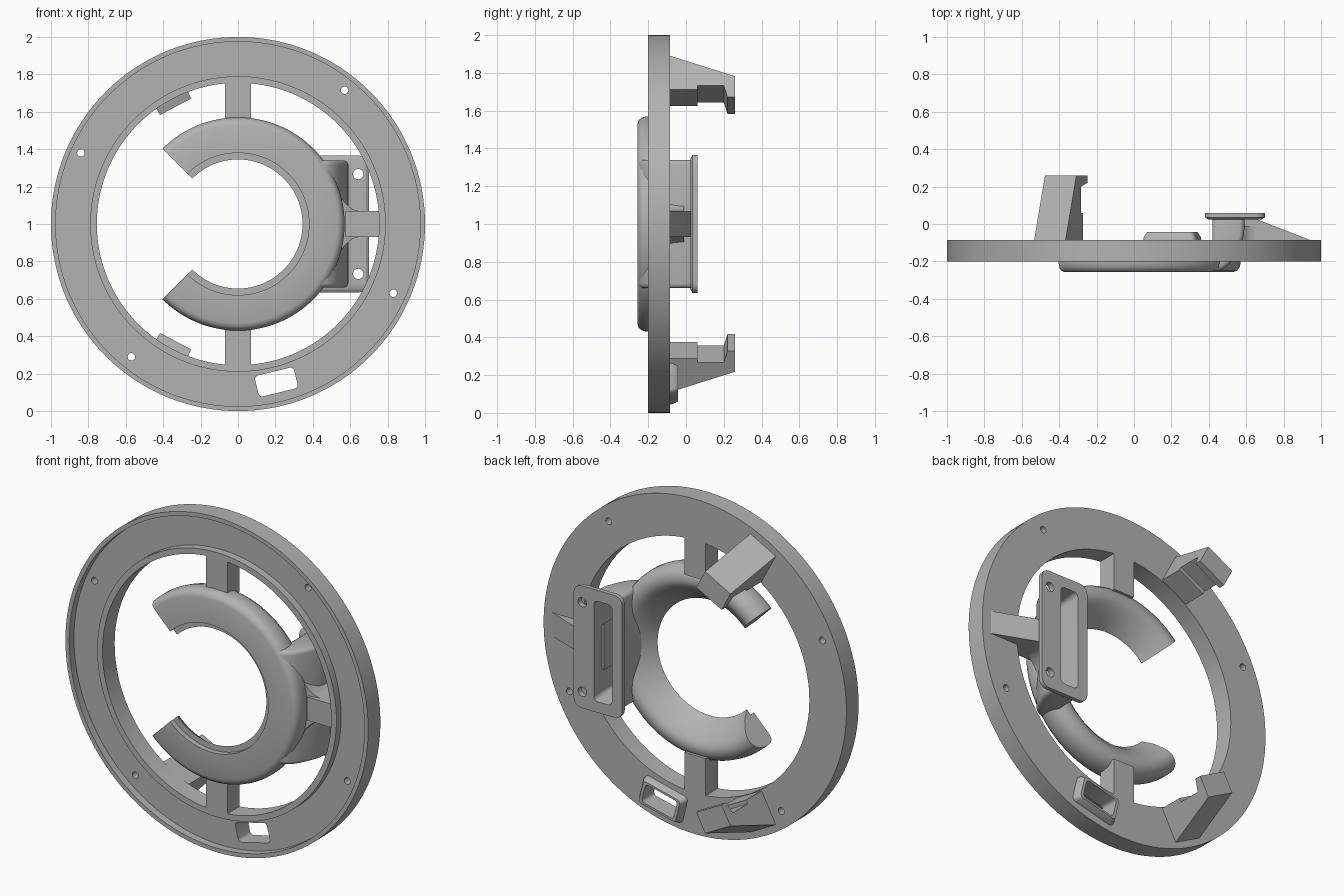
import bpy, bmesh
from math import sin, cos, radians, pi
from mathutils import Vector

cube = bpy.data.objects.get("Cube")
if cube:
    bpy.data.objects.remove(cube)

GREY = (0.45, 0.45, 0.45, 1)
mat = bpy.data.materials.new("plain grey")
mat.use_nodes = True
mat.diffuse_color = GREY
mat.node_tree.nodes["Principled BSDF"].inputs["Base Color"].default_value = GREY


def finish(name, bm):
    bmesh.ops.recalc_face_normals(bm, faces=bm.faces)
    mesh = bpy.data.meshes.new(name)
    bm.to_mesh(mesh)
    bm.free()
    mesh.materials.append(mat)
    ob = bpy.data.objects.new(name, mesh)
    bpy.context.collection.objects.link(ob)
    return ob


def activate(ob):
    bpy.ops.object.select_all(action="DESELECT")
    ob.select_set(True)
    bpy.context.view_layer.objects.active = ob


def loft(name, loops, closed=False):
    """Skin a row of equal loops; cap the ends unless closed."""
    bm = bmesh.new()
    rows = [[bm.verts.new(p) for p in loop] for loop in loops]
    n = len(rows[0])
    for i in range(len(rows) if closed else len(rows) - 1):
        a, b = rows[i], rows[(i + 1) % len(rows)]
        for j in range(n):
            k = (j + 1) % n
            bm.faces.new((a[j], a[k], b[k], b[j]))
    if not closed:
        bm.faces.new(rows[0])
        bm.faces.new(rows[-1])
    return finish(name, bm)


def revolve(name, profile, start, end, steps):
    """Turn a (radius, y) profile about the y axis through the ring centre."""
    closed = end - start >= 360
    count = steps if closed else steps + 1
    angles = [radians(start + (end - start) * i / steps) for i in range(count)]
    loops = [[(r * cos(a), y, 1 + r * sin(a)) for r, y in profile] for a in angles]
    return loft(name, loops, closed)


def radial_prism(name, profile, angle, half):
    """Extrude a (radius, y) profile along the tangent at an angle."""
    a = radians(angle)
    out, tan = Vector((cos(a), 0, sin(a))), Vector((-sin(a), 0, cos(a)))
    base = Vector((0, 0, 1))
    return loft(name, [[base + out * r + tan * t + Vector((0, y, 0)) for r, y in profile]
                       for t in (-half, half)])


def rounded_rect(w, h, r, steps=5):
    pts = []
    for q, (sx, sz) in enumerate(((1, 1), (-1, 1), (-1, -1), (1, -1))):
        for i in range(steps + 1):
            a = (q + i / steps) * pi / 2
            pts.append((sx * (w / 2 - r) + r * cos(a), sz * (h / 2 - r) + r * sin(a)))
    return pts


def plate_loft(name, x, z, angle, layers):
    """Stack rounded rectangles given as (y, width, height, corner radius)."""
    a = radians(angle)
    return loft(name, [[(x + u * cos(a) - v * sin(a), y, z + u * sin(a) + v * cos(a))
                        for u, v in rounded_rect(w, h, r)] for y, w, h, r in layers])


def hole(x, z, radius, y0, y1):
    return plate_loft("hole_cutter", x, z, 0,
                      [(y, radius * 2, radius * 2, radius * 0.999) for y in (y0, y1)])


def cut(ob, cutters):
    for c in cutters:
        c.hide_render = True
        m = ob.modifiers.new("cut", "BOOLEAN")
        m.operation, m.solver, m.object = "DIFFERENCE", "EXACT", c
        activate(ob)
        bpy.ops.object.modifier_apply(modifier=m.name)
        bpy.data.objects.remove(c)


def smooth(ob, angle=32):
    activate(ob)
    bpy.ops.object.shade_smooth_by_angle(angle=radians(angle))


FRONT, BACK = -0.2, -0.085

# Outer ring with a shallow channel between two lips on its front
ring = revolve("outer_ring", [(0.755, FRONT), (0.79, FRONT), (0.79, -0.155), (0.975, -0.155),
                              (0.975, FRONT), (1, FRONT), (1, BACK), (0.755, BACK)], 0, 360, 128)
WIN_X, WIN_Z, WIN_A = 0.205, 0.155, 13.6


def window_cutter():
    return plate_loft("window_cutter", WIN_X, WIN_Z, WIN_A,
                      [(y, 0.215, 0.115, 0.02) for y in (-0.3, 0.1)])


cut(ring, [hole(x, z, 0.02, -0.3, 0) for x, z in
           ((0.57, 1.715), (-0.84, 1.38), (0.83, 0.63), (-0.57, 0.29))] + [window_cutter()])
smooth(ring)

# Raised frame behind the ring window
frame = plate_loft("window_frame", WIN_X, WIN_Z, WIN_A,
                   [(-0.09, 0.29, 0.17, 0.025), (-0.07, 0.285, 0.165, 0.025),
                    (-0.042, 0.25, 0.14, 0.02)])
cut(frame, [window_cutter()])
smooth(frame)

# Open C-shaped hub: flat front, rounded outside, conical inside
hub = revolve("open_hub", [(0.345, -0.225), (0.38, -0.225), (0.38, -0.257), (0.53, -0.257),
                           (0.55, -0.25), (0.563, -0.235), (0.57, -0.21), (0.57, -0.17),
                           (0.562, -0.135), (0.545, -0.11), (0.52, -0.095), (0.49, -0.09),
                           (0.465, -0.098), (0.44, -0.115), (0.39, -0.16)], -135, 135, 96)
smooth(hub, 35)

# Spokes above and below the hub
for name, angle in (("upper_spoke", 90), ("lower_spoke", 270)):
    radial_prism(name, [(0.53, FRONT), (0.77, FRONT), (0.77, BACK), (0.53, BACK)], angle, 0.07)


def slot_cutter():
    return plate_loft("slot_cutter", 0.507, 1, 0,
                      [(-0.1, 0.1, 0.56, 0.02), (0.1, 0.125, 0.61, 0.03)])


# Side housing between the hub and the mounting plate
housing = radial_prism("side_housing", [(0.4, -0.255), (0.44, -0.252), (0.475, -0.242),
                                        (0.51, -0.215), (0.535, -0.18), (0.56, -0.13),
                                        (0.585, -0.07), (0.59, -0.03), (0.59, 0.05),
                                        (0.42, 0.05), (0.42, -0.1), (0.4, -0.15)], 0, 0.34)
bevel = housing.modifiers.new("soft_edges", "BEVEL")
bevel.width, bevel.segments = 0.025, 4
bevel.limit_method, bevel.angle_limit = "ANGLE", radians(60)
activate(housing)
bpy.ops.object.modifier_apply(modifier=bevel.name)
cut(housing, [slot_cutter()])
smooth(housing, 35)

# Mounting plate with a slot and two screw holes
plate = plate_loft("mounting_plate", 0.54, 1, 0,
                   [(0.025, 0.29, 0.7, 0.04), (0.035, 0.32, 0.73, 0.05), (0.06, 0.32, 0.73, 0.05)])
cut(plate, [slot_cutter()] + [hole(0.643, 1 + s * 0.267, 0.028, -0.1, 0.1) for s in (-1, 1)])
smooth(plate)

# Flared joint and sloping rib that tie the housing to the ring
joint_rows = []
for i in range(7):
    t = i / 6
    x, h = 0.55 + 0.1 * t, 0.07 + 0.07 * (1 - t) ** 2
    y0 = -0.16 + 0.02 * t
    joint_rows.append([(x, y0, 1 - h), (x, y0, 1 + h), (x, -0.01, 1 + h), (x, -0.01, 1 - h)])
smooth(loft("flared_joint", joint_rows))
radial_prism("side_rib", [(0.575, -0.17), (0.77, -0.17), (0.77, -0.1), (0.94, -0.1),
                          (0.94, BACK), (0.65, 0.028), (0.575, 0.028)], 0, 0.07)

# Hooked clips on the back of the ring
for name, angle in (("upper_clip", 118), ("lower_clip", 242)):
    radial_prism(name, [(0.96, -0.09), (0.835, 0.26), (0.71, 0.26), (0.71, 0.22), (0.78, 0.2),
                        (0.78, 0.06), (0.757, 0.06), (0.757, -0.09)], angle, 0.095)
